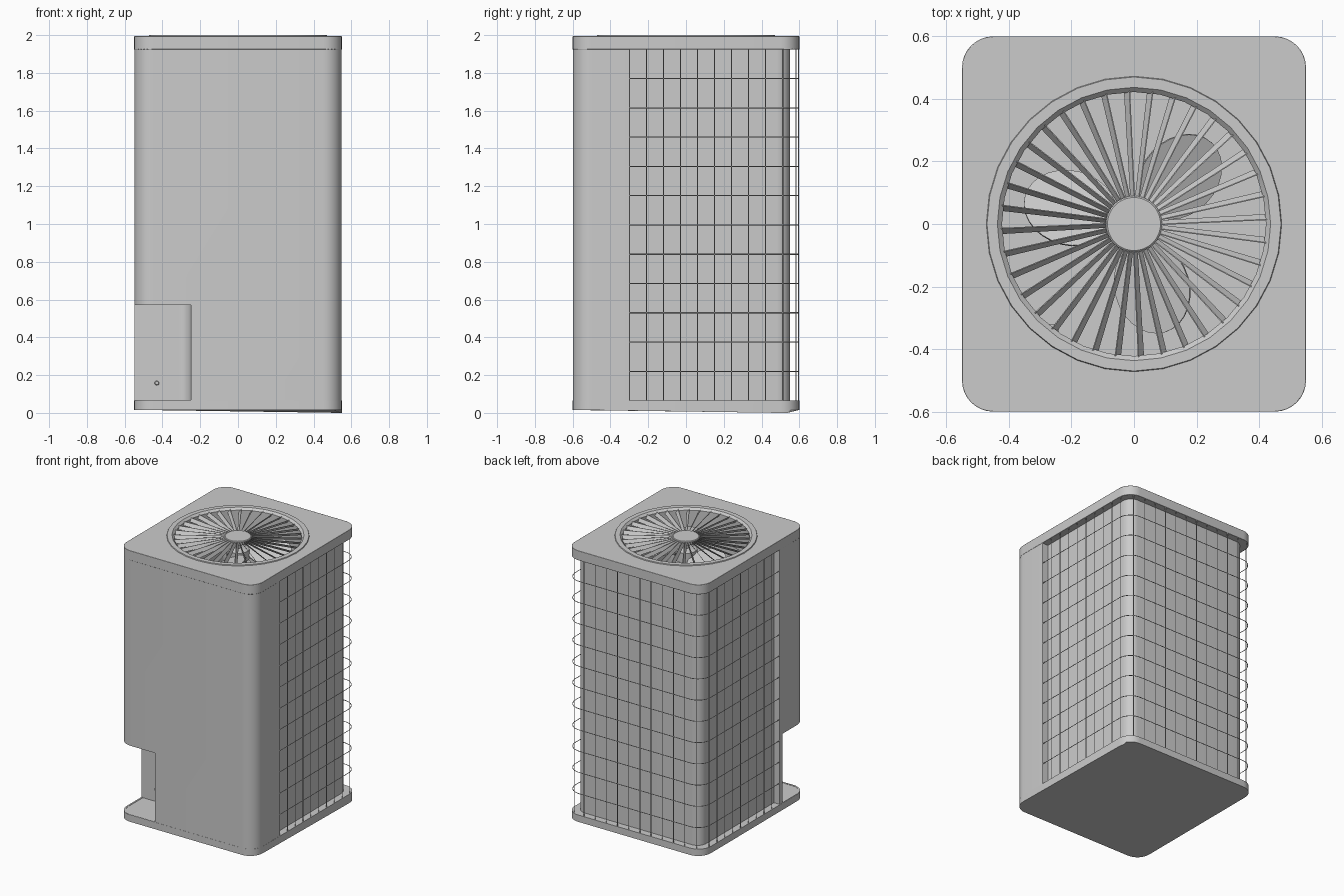
import bpy, bmesh, math
from mathutils import Vector, Matrix

if "Cube" in bpy.data.objects:
    bpy.data.objects.remove(bpy.data.objects["Cube"])


def finish(bm, name, smooth=True):
    bmesh.ops.recalc_face_normals(bm, faces=bm.faces)
    me = bpy.data.meshes.new(name)
    bm.to_mesh(me)
    bm.free()
    ob = bpy.data.objects.new(name, me)
    bpy.context.collection.objects.link(ob)
    bpy.ops.object.select_all(action='DESELECT')
    ob.select_set(True)
    bpy.context.view_layer.objects.active = ob
    if smooth:
        bpy.ops.object.shade_smooth_by_angle(angle=math.radians(35))
    return ob


def fillet(pts, r, n=8, closed=False):
    """Round the right-angle corners of a 2D path."""
    pts = [Vector(p) for p in pts]
    out = []
    for i, p in enumerate(pts):
        if not closed and i in (0, len(pts) - 1):
            out.append(p)
            continue
        a = (pts[i - 1] - p).normalized()
        b = (pts[(i + 1) % len(pts)] - p).normalized()
        c = p + (a + b) * r
        for k in range(n + 1):
            t = math.pi / 2 * k / n
            out.append(c - b * r * math.cos(t) - a * r * math.sin(t))
    return out


def rounded_rect(x, y, r):
    return fillet([(-x, -y), (x, -y), (x, y), (-x, y)], r, closed=True)


def prism(bm, pts, z0, z1):
    lo = [bm.verts.new((p[0], p[1], z0)) for p in pts]
    hi = [bm.verts.new((p[0], p[1], z1)) for p in pts]
    n = len(pts)
    for i in range(n):
        j = (i + 1) % n
        bm.faces.new((lo[i], lo[j], hi[j], hi[i]))
    bm.faces.new(hi)
    bm.faces.new(lo[::-1])
    return lo


def wall(name, path, thick, z0, z1):
    """Upright sheet following an open path, thickened to the path's left."""
    inner = []
    for i, p in enumerate(path):
        d0 = (path[i] - path[i - 1]).normalized() if i else None
        d1 = (path[i + 1] - p).normalized() if i < len(path) - 1 else d0
        d0 = d0 or d1
        n0, n1 = Vector((-d0.y, d0.x)), Vector((-d1.y, d1.x))
        m = (n0 + n1).normalized()
        inner.append(p + m * thick / max(m.dot(n0), 0.3))
    bm = bmesh.new()
    prism(bm, list(path) + inner[::-1], z0, z1)
    return finish(bm, name)


def lathe(name, prof, n=32, closed=False):
    bm = bmesh.new()
    rings = [[bm.verts.new((r * math.cos(math.tau * k / n), r * math.sin(math.tau * k / n), z))
              for k in range(n)] for r, z in prof]
    for i in range(len(rings) if closed else len(rings) - 1):
        a, b = rings[i], rings[(i + 1) % len(rings)]
        for k in range(n):
            j = (k + 1) % n
            bm.faces.new((a[k], a[j], b[j], b[k]))
    if not closed:
        bm.faces.new(rings[0])
        bm.faces.new(rings[-1])
    return finish(bm, name)


# Base tray, with its underside dipping at the back right
bm = bmesh.new()
for v in prism(bm, rounded_rect(0.55, 0.6, 0.1), 0.015, 0.065):
    if v.co.x > 0.54 and v.co.y > 0:
        v.co.z = 0
finish(bm, "base_tray")

# Front casing wrapping both front corners, flanged at the rear ends
path = fillet([(-0.549, -0.3), (-0.549, -0.599), (0.549, -0.599), (0.549, -0.3)], 0.1)
path = [Vector((-0.48, -0.3))] + path + [Vector((0.48, -0.3))]
casing = wall("front_casing", path, 0.012, 0.02, 1.93)
bm = bmesh.new()
prism(bm, [(-0.7, -0.7), (-0.25, -0.7), (-0.25, -0.33), (-0.7, -0.33)], 0.067, 0.57)
cutter = finish(bm, "notch_cutter", False)
cutter.hide_render = True
bpy.context.view_layer.objects.active = casing
mod = casing.modifiers.new("notch", 'BOOLEAN')
mod.operation = 'DIFFERENCE'
mod.solver = 'EXACT'
mod.object = cutter
bpy.ops.object.modifier_apply(modifier=mod.name)
bpy.data.objects.remove(cutter)

# Service recess at the front left: curved wall, ceiling and screw
rec = fillet([(-0.25, -0.597), (-0.25, -0.33), (-0.548, -0.33)], 0.06)[::-1]
wall("recess_wall", rec, 0.01, 0.06, 0.575)
bm = bmesh.new()
prism(bm, fillet([(-0.545, -0.32), (-0.545, -0.595), (-0.24, -0.595), (-0.24, -0.32)], 0.097),
      0.57, 0.58)
finish(bm, "recess_ceiling")
bm = bmesh.new()
bmesh.ops.create_cone(bm, cap_ends=True, segments=12, radius1=0.013, radius2=0.009, depth=0.012,
                      matrix=Matrix.Translation((-0.43, -0.334, 0.158)) @ Matrix.Rotation(math.pi / 2, 4, 'X'))
finish(bm, "recess_screw")

# Heat exchanger coil on three sides
coil = fillet([(0.5, -0.3), (0.5, 0.55), (-0.5, 0.55), (-0.5, -0.3)], 0.07)
wall("coil", coil, 0.03, 0.06, 1.93)

# Wire guard in front of the coil
guard = fillet([(0.546, -0.3), (0.546, 0.596), (-0.546, 0.596), (-0.546, -0.3)], 0.1)
lengths = [0.0]
for a, b in zip(guard, guard[1:]):
    lengths.append(lengths[-1] + (b - a).length)


def along(s):
    for i in range(len(guard) - 1):
        if s <= lengths[i + 1]:
            return guard[i].lerp(guard[i + 1], (s - lengths[i]) / (lengths[i + 1] - lengths[i]))
    return guard[-1]


wires = [[(p.x, p.y, 0.22 + 0.155 * k) for p in guard] for k in range(11)]
for k in range(32):
    p = along(lengths[-1] * k / 31)
    wires.append([(p.x, p.y, 0.05), (p.x, p.y, 1.94)])
cu = bpy.data.curves.new("wire_guard", 'CURVE')
cu.dimensions = '3D'
cu.bevel_depth = 0.0028
cu.bevel_resolution = 0
for w in wires:
    sp = cu.splines.new('POLY')
    sp.points.add(len(w) - 1)
    for q, c in zip(sp.points, w):
        q.co = (*c, 1)
ob = bpy.data.objects.new("wire_guard", cu)
bpy.context.collection.objects.link(ob)
bpy.ops.object.select_all(action='DESELECT')
ob.select_set(True)
bpy.context.view_layer.objects.active = ob
bpy.ops.object.convert(target='MESH')

# Top cover with round fan opening
bm = bmesh.new()
circle = [(0.45 * math.cos(math.tau * k / 32), 0.45 * math.sin(math.tau * k / 32)) for k in range(32)]
for loop in (rounded_rect(0.55, 0.6, 0.1), circle):
    vs = [bm.verts.new((p[0], p[1], 1.924)) for p in loop]
    for i in range(len(vs)):
        bm.edges.new((vs[i - 1], vs[i]))
bmesh.ops.triangle_fill(bm, use_beauty=True, use_dissolve=False, edges=bm.edges[:])
ext = bmesh.ops.extrude_face_region(bm, geom=bm.faces[:], use_keep_orig=True)
for v in ext["geom"]:
    if isinstance(v, bmesh.types.BMVert):
        v.co.z = 1.994
top = finish(bm, "top_cover")
bev = top.modifiers.new("edge", 'BEVEL')
bev.width = 0.006
bev.segments = 2
bev.limit_method = 'ANGLE'
bev.angle_limit = math.radians(50)

# Fan opening rim with shroud below, and hub cap
lathe("fan_rim", [(0.474, 1.99), (0.47, 2.0), (0.437, 2.0), (0.422, 1.985), (0.422, 1.78),
                  (0.432, 1.78), (0.445, 1.98)], closed=True)
lathe("grille_hub", [(0.09, 1.965), (0.09, 1.99), (0.085, 1.994)])

# Slanted grille spokes
bm = bmesh.new()
for k in range(36):
    rot = Matrix.Rotation(math.tau * (k + 0.3) / 36, 4, 'Z')
    ends = []
    for r, w in ((0.085, 0.006), (0.426, 0.0085)):
        ends.append([bm.verts.new(rot @ Vector((r, s * w + e, 1.98 - s * 0.011)))
                     for s, e in ((-1, -0.0015), (1, -0.0015), (1, 0.0015), (-1, 0.0015))])
    a, b = ends
    for i in range(4):
        j = (i + 1) % 4
        bm.faces.new((a[i], a[j], b[j], b[i]))
    bm.faces.new(a)
    bm.faces.new(b)
finish(bm, "grille_spokes", False)

# Three-blade fan, its hub and motor
bm = bmesh.new()
for deg in (46, 166, 286):
    m = (Matrix.Rotation(math.radians(deg), 4, 'Z') @ Matrix.Translation((0.21, 0, 1.87))
         @ Matrix.Rotation(math.radians(24), 4, 'X'))
    outline = [(0.15 * math.cos(math.tau * i / 28), 0.13 * math.sin(math.tau * i / 28)) for i in range(28)]
    part = bmesh.new()
    prism(part, outline, -0.004, 0.004)
    part.transform(m)
    tmp = bpy.data.meshes.new("blade")
    part.to_mesh(tmp)
    part.free()
    bm.from_mesh(tmp)
    bpy.data.meshes.remove(tmp)
finish(bm, "fan_blades")
lathe("fan_hub_and_motor", [(0.085, 1.66), (0.085, 1.8), (0.03, 1.81), (0.03, 1.83),
                            (0.075, 1.83), (0.075, 1.9), (0.02, 1.91), (0.02, 1.97)], n=24)
